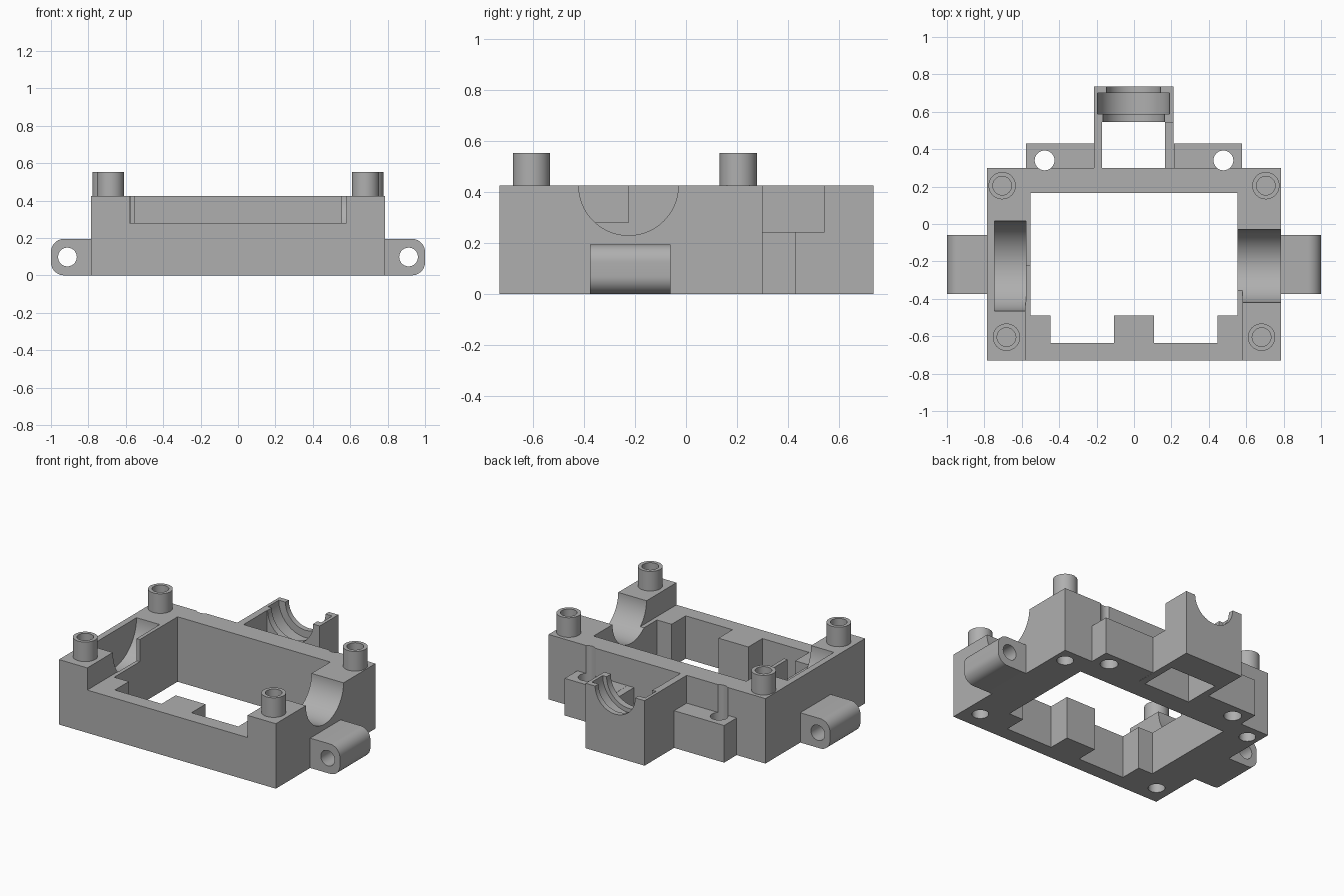
import bpy, bmesh, math
from mathutils import Matrix

if "Cube" in bpy.data.objects:
    bpy.data.objects.remove(bpy.data.objects["Cube"])

grey = bpy.data.materials.new("plain grey")
grey.diffuse_color = (0.43, 0.43, 0.43, 1)
grey.use_nodes = True
grey.node_tree.nodes["Principled BSDF"].inputs["Base Color"].default_value = grey.diffuse_color
TOP = 0.425


def finish(bm, name):
    bmesh.ops.recalc_face_normals(bm, faces=bm.faces)
    me = bpy.data.meshes.new(name)
    bm.to_mesh(me)
    bm.free()
    me.materials.append(grey)
    ob = bpy.data.objects.new(name, me)
    bpy.context.collection.objects.link(ob)
    return ob


def box(name, x0, x1, y0, y1, z0, z1):
    bm = bmesh.new()
    bmesh.ops.create_cube(bm, size=1)
    for v in bm.verts:
        v.co = (x1 if v.co.x > 0 else x0, y1 if v.co.y > 0 else y0, z1 if v.co.z > 0 else z0)
    return finish(bm, name)


def prism(name, points, offset):
    """Extrude a closed 3D outline along offset."""
    bm = bmesh.new()
    face = bm.faces.new([bm.verts.new(p) for p in points])
    ext = bmesh.ops.extrude_face_region(bm, geom=[face])
    bmesh.ops.translate(bm, vec=offset, verts=[v for v in ext["geom"] if isinstance(v, bmesh.types.BMVert)])
    return finish(bm, name)


def cyl(name, axis, centre, r, a, b, n=48):
    """Cylinder along an axis from a to b; centre gives the other two coordinates."""
    bm = bmesh.new()
    bmesh.ops.create_cone(bm, cap_ends=True, segments=n, radius1=r, radius2=r, depth=b - a)
    m = (a + b) / 2
    if axis == "x":
        mat = Matrix.Translation((m, *centre)) @ Matrix.Rotation(math.pi / 2, 4, "Y")
    elif axis == "y":
        mat = Matrix.Translation((centre[0], m, centre[1])) @ Matrix.Rotation(math.pi / 2, 4, "X")
    else:
        mat = Matrix.Translation((*centre, m))
    bm.transform(mat)
    return finish(bm, name)


def cut(ob, *cutters):
    """Subtract the cutters, then remove them."""
    for c in cutters:
        mod = ob.modifiers.new("cut", "BOOLEAN")
        mod.operation, mod.solver, mod.object = "DIFFERENCE", "EXACT", c
        bpy.context.view_layer.objects.active = ob
        bpy.ops.object.modifier_apply(modifier=mod.name)
        bpy.data.objects.remove(c)


# Main frame with a tabbed central opening and lowered front edge
frame = box("main_frame", -0.785, 0.785, -0.73, 0.30, 0, TOP)
half = [(0.108, -0.49), (0.108, -0.635), (0.447, -0.635), (0.447, -0.49), (0.553, -0.49), (0.553, 0.165)]
outline = half + [(-x, y) for x, y in reversed(half)]
cut(frame, prism("opening_cutter", [(x, y, -0.1) for x, y in outline], (0, 0, 0.8)),
    box("front_ledge_cutter", -0.58, 0.58, -0.8, -0.225, 0.28, 0.6))

for s, side in ((-1, "left"), (1, "right")):
    # Side bearing seats: narrow lip with a wider groove
    for a, b, r in ((0.5, 0.85, 0.195), (0.577, 0.745, 0.24)):
        lo, hi = sorted((s * a, s * b))
        cut(frame, cyl("seat_cutter", "x", (-0.225, TOP), r, lo, hi, 96))

    # Hollow locating pegs with blind screw holes underneath
    for end, px, py in (("front", 0.682, -0.605), ("back", 0.705, 0.205)):
        peg = cyl(f"{side}_{end}_peg", "z", (s * px, py), 0.073, TOP, 0.553)
        cut(peg, cyl("bore_cutter", "z", (s * px, py), 0.05, 0.3, 0.7))
        cut(frame, cyl("bore_cutter", "z", (s * px, py), 0.05, 0.3, 0.7),
            cyl("screw_cutter", "z", (s * px, py), 0.05, -0.1, 0.15))

    # Rounded side ears with a cross hole
    r = 0.07
    prof = [(0.785, 0), *[(1 - r + r * math.cos(t), r + r * math.sin(t))
                          for t in [math.radians(-90 + 9 * i) for i in range(11)]]]
    prof += [(x, 0.195 - z) for x, z in reversed(prof)]
    ear = prism(f"{side}_ear", [(s * x, -0.375, z) for x, z in prof], (0, 0.315, 0))
    cut(ear, cyl("ear_hole_cutter", "y", (s * 0.912, 0.098), 0.05, -0.5, 0.1))

    # Rear flanges with vertical holes that run up the back wall
    lo, hi = sorted((s * 0.213, s * 0.577))
    flange = box(f"{side}_rear_flange", lo, hi, 0.30, 0.43, 0, 0.243)
    for part in (flange, frame):
        cut(part, cyl("flange_hole_cutter", "z", (s * 0.478, 0.34), 0.053, -0.1, 0.6))

# Rear bearing housing: open pocket, one lowered wall, stepped round seat
housing = box("rear_housing", -0.215, 0.212, 0.30, 0.735, 0, TOP)
cut(housing, box("pocket_cutter", -0.17, 0.166, 0.2, 0.545, -0.1, 0.6),
    box("low_wall_cutter", 0.1, 0.3, 0.2, 0.542, 0.243, 0.6),
    cyl("seat_cutter", "y", (-0.002, TOP), 0.145, 0.66, 0.8, 64),
    cyl("seat_cutter", "y", (-0.002, TOP), 0.165, 0.5, 0.66, 64),
    cyl("seat_cutter", "y", (-0.002, TOP), 0.193, 0.588, 0.70, 64))

# Smooth round surfaces, keep edges crisp
for ob in bpy.context.scene.objects:
    ob.select_set(True)
bpy.context.view_layer.objects.active = frame
bpy.ops.object.shade_smooth_by_angle(angle=math.radians(30))
